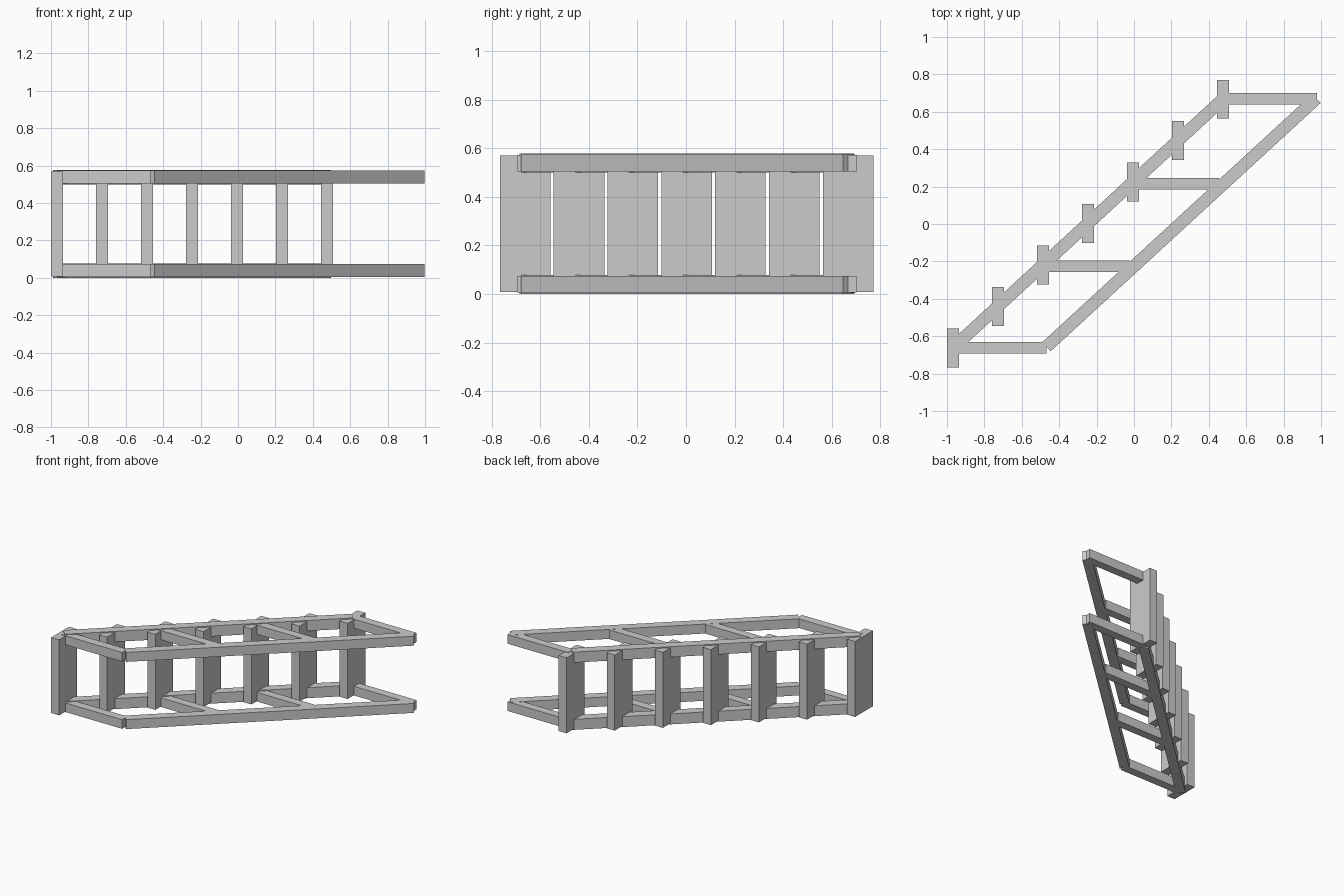
import bpy
import math
from mathutils import Vector

if "Cube" in bpy.data.objects:
    bpy.data.objects.remove(bpy.data.objects["Cube"])

grey = bpy.data.materials.new("light_grey")
grey.diffuse_color = (0.6, 0.6, 0.6, 1)
grey.use_nodes = True
grey.node_tree.nodes["Principled BSDF"].inputs["Base Color"].default_value = grey.diffuse_color


def beam(name, a, b, width, z0, z1):
    """Box running from point a to point b in plan, between two heights."""
    a, b = Vector(a), Vector(b)
    d = b - a
    bpy.ops.mesh.primitive_cube_add(size=1)
    ob = bpy.context.object
    ob.name = name
    ob.scale = (d.length, width, z1 - z0)
    ob.location = ((a.x + b.x) / 2, (a.y + b.y) / 2, (z0 + z1) / 2)
    ob.rotation_euler = (0, 0, math.atan2(d.y, d.x))
    ob.data.materials.append(grey)
    return ob


START, END = Vector((-0.968, -0.662)), Vector((0.475, 0.667))
HEIGHT = 0.578

# Treads: upright boards spaced evenly along the slope
for i in range(7):
    p = START.lerp(END, i / 6)
    beam(f"tread_{i + 1}", (p.x, p.y - 0.104), (p.x, p.y + 0.104),
         0.065, 0.008, HEIGHT - 0.008)

# Matching frames on both sides
for side, mirrored in (("lower", False), ("upper", True)):
    def span(z0, z1):
        return (HEIGHT - z1, HEIGHT - z0) if mirrored else (z0, z1)

    # Stringer carrying the treads, and the parallel handrail
    beam(side + "_stringer", START, END, 0.066, *span(0, 0.078))
    beam(side + "_handrail", (-0.468, -0.656), (0.975, 0.671), 0.066, *span(0.004, 0.074))

    # Posts joining stringer to handrail
    for i, y in enumerate((-0.662, -0.226, 0.216, 0.67)):
        t = (y - START.y) / (END.y - START.y)
        x0 = START.x + t * (END.x - START.x)
        x1 = x0 + 0.5
        beam(f"{side}_post_{i + 1}", (x0, y), (x1 if i in (0, 3) else x1 - 0.03, y),
             0.062, *span(0.005, 0.073))
